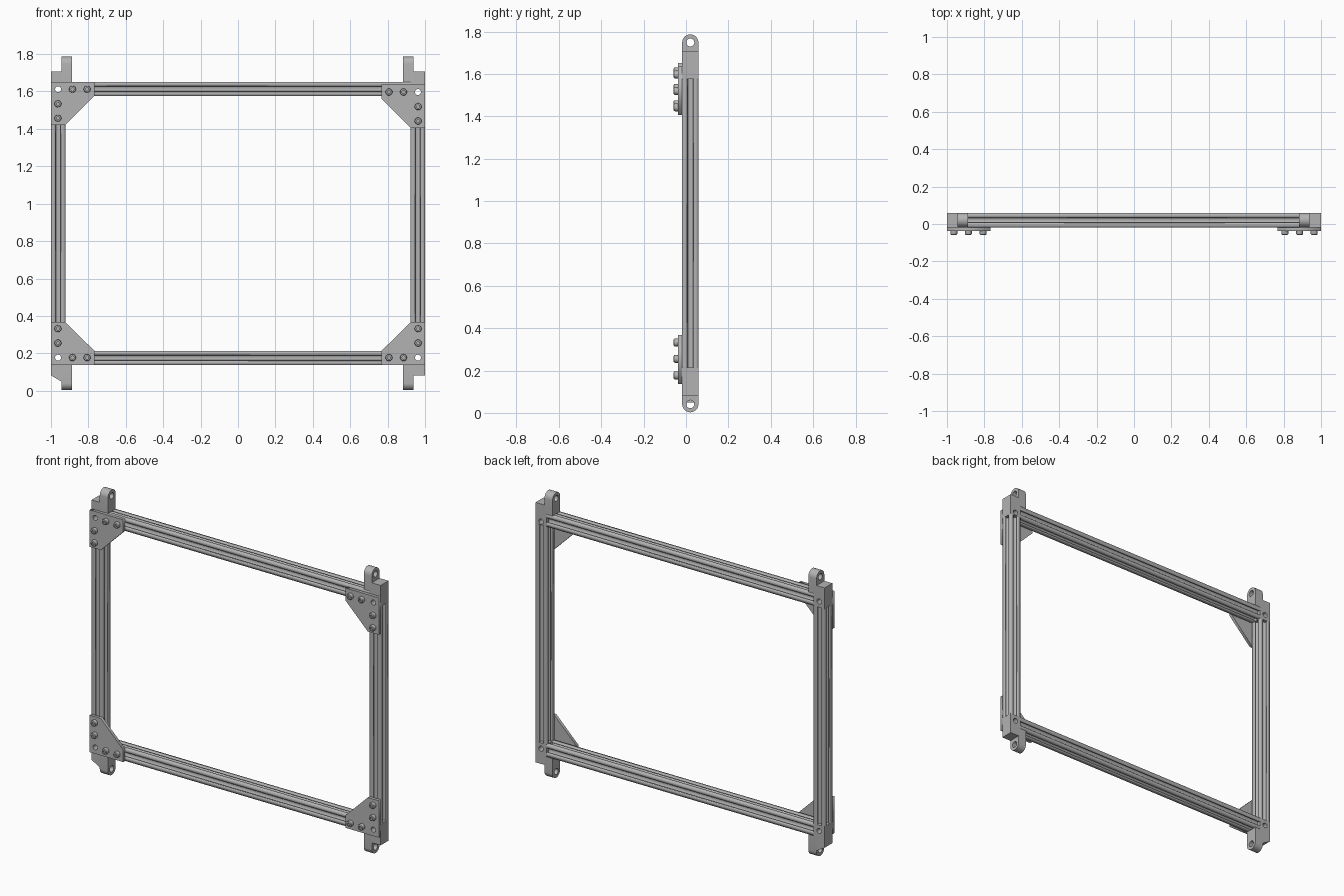
import bpy
import bmesh
from math import cos, sin, pi
from mathutils import Matrix, Vector

if "Cube" in bpy.data.objects:
    bpy.data.objects.remove(bpy.data.objects["Cube"])

metal = bpy.data.materials.new("grey_metal")
metal.use_nodes = True
metal.diffuse_color = (0.45, 0.45, 0.45, 1)
metal.node_tree.nodes["Principled BSDF"].inputs["Base Color"].default_value = (0.45, 0.45, 0.45, 1)

# Local profile axes for an extrusion along each world axis
X, Y, Z = Vector((1, 0, 0)), Vector((0, 1, 0)), Vector((0, 0, 1))
AXES = {"x": (Y, Z, X), "y": (X, Z, -Y), "z": (X, Y, Z)}
BACK, FACE, PLATE, HEAD = 0.0585, -0.018, -0.037, -0.0585
MID, HALF = (BACK + FACE) / 2, (BACK - FACE) / 2


def circle(u, v, r, n=20, start=0.0, arc=2 * pi):
    steps = n if arc >= 2 * pi else n - 1
    return [(u + r * cos(start + arc * i / steps), v + r * sin(start + arc * i / steps))
            for i in range(n)]


def extrude(name, outlines, axis, lo, hi):
    """Extrude an outline, with optional hole outlines, along a world axis."""
    curve = bpy.data.curves.new(name, "CURVE")
    curve.dimensions, curve.fill_mode = "2D", "BOTH"
    curve.extrude = (hi - lo) / 2
    for pts in outlines:
        spline = curve.splines.new("POLY")
        spline.points.add(len(pts) - 1)
        for p, (u, v) in zip(spline.points, pts):
            p.co = (u, v, 0, 1)
        spline.use_cyclic_u = True
    temp = bpy.data.objects.new("temp", curve)
    bpy.context.collection.objects.link(temp)
    deps = bpy.context.evaluated_depsgraph_get()
    mesh = bpy.data.meshes.new_from_object(temp.evaluated_get(deps))
    bpy.data.objects.remove(temp)
    a, b, c = AXES[axis]
    mat = Matrix((a, b, c)).transposed().to_4x4()
    mat.translation = (X if axis == "x" else Y if axis == "y" else Z) * (lo + hi) / 2
    bm = bmesh.new()
    bm.from_mesh(mesh)
    bm.transform(mat)
    bmesh.ops.remove_doubles(bm, verts=bm.verts, dist=1e-5)
    bmesh.ops.recalc_face_normals(bm, faces=bm.faces)
    return finish(name, bm, mesh)


def finish(name, bm, mesh):
    bm.to_mesh(mesh)
    bm.free()
    mesh.materials.clear()
    mesh.materials.append(metal)
    obj = bpy.data.objects.new(name, mesh)
    bpy.context.collection.objects.link(obj)
    return obj


def slot_profile(u, v):
    """Square rail section with an undercut slot on each side."""
    half_side = [(10, 4.6), (8.2, 3.1), (8.2, 5.5), (6.5, 5.5), (4, 3)]
    side = [(10, -10)] + [(p, -q) for p, q in half_side] + half_side[::-1]
    pts, s = [], HALF / 10
    for _ in range(4):
        pts += [(u + p * s, v + q * s) for p, q in side]
        side = [(-q, p) for p, q in side]
    return pts


def bolt(name, x, z):
    """Domed bolt head with a hexagonal socket, facing the front."""
    bm = bmesh.new()
    h = PLATE - HEAD
    bmesh.ops.create_cone(bm, cap_ends=True, segments=18, radius1=0.0185, radius2=0.0185,
                          depth=h, matrix=Matrix.Translation((0, 0, h / 2)))
    rim = [e for e in bm.edges if all(v.co.z > h * 0.9 for v in e.verts)]
    bmesh.ops.bevel(bm, geom=rim, offset=0.006, segments=2, affect="EDGES", profile=0.5)
    top = max(bm.faces, key=lambda f: f.calc_center_median().z)
    bmesh.ops.inset_region(bm, faces=[top], thickness=0.004)
    sunk = bmesh.ops.extrude_discrete_faces(bm, faces=[top])["faces"]
    bmesh.ops.translate(bm, verts=sunk[0].verts, vec=(0, 0, -0.01))
    a, b, c = AXES["y"]
    mat = Matrix((a, b, c)).transposed().to_4x4()
    mat.translation = (x, PLATE, z)
    bm.transform(mat)
    bmesh.ops.recalc_face_normals(bm, faces=bm.faces)
    finish(name, bm, bpy.data.meshes.new(name))


# Slotted rails
TOP, BOTTOM = 1.652, 0.137
INNER = 1 - 2 * HALF
for name, z in (("top_rail", TOP - HALF), ("bottom_rail", BOTTOM + HALF)):
    extrude(name, [slot_profile(MID, z)], "x", -INNER, INNER)
for name, side in (("left_rail", 1), ("right_rail", -1)):
    extrude(name, [slot_profile(side * (1 - HALF), MID)], "z", BOTTOM + 2 * HALF, TOP - 2 * HALF)

# Corners: block, hinge lug, gusset plate and bolts
for sx, xname in ((1, "left"), (-1, "right")):
    for sz, zname in ((1, "top"), (-1, "bottom")):
        tag = zname + "_" + xname
        edge = TOP if sz > 0 else BOTTOM
        drop = 0.015 if (sx, sz) == (1, 1) else 0.0

        def place(pts, shift=0.0):
            """Inward distances from the corner to front plane positions."""
            return [(sx * (1 - a), edge - sz * (b + shift)) for a, b in pts]

        lug_out, lug_in = (0.062, 0.117) if sx > 0 else (0.056, 0.113)
        chamfer = 0.033 if (sx, sz) == (-1, -1) else 0.0
        width = 2 * HALF
        hole = place(circle(0.038, 0.04, 0.016), drop)
        block = place([(0, width), (width, width), (width, 0), (lug_out, 0),
                       (lug_out, -0.055 - chamfer), (0, -0.055)])
        extrude(tag + "_corner_block", [block, hole], "y", FACE, BACK)

        # Rounded lug with a pin hole
        centre = edge + sz * 0.096
        arc = [(MID + p, centre + sz * q) for p, q in circle(0, 0, HALF, 17, 0, pi)]
        lug = [(BACK, edge)] + arc + [(FACE, edge)]
        lo, hi = sorted((sx * (1 - lug_out), sx * (1 - lug_in)))
        obj = extrude(tag + "_lug", [lug, circle(MID, centre, 0.019)], "x", lo, hi)

        # Gusset plate with its bolts
        plate = place([(0, 0), (0.232, 0), (0.232, width), (width, 0.231), (0, 0.231)], drop)
        extrude(tag + "_gusset", [plate, hole], "y", PLATE, FACE)
        spots = [(0.115, 0.04), (0.193, 0.04), (0.037, 0.118), (0.037, 0.195)]
        for i, (x, z) in enumerate(place(spots, drop)):
            bolt(f"{tag}_bolt_{i + 1}", x, z)

# Smooth the rounded surfaces while keeping edges crisp
bpy.ops.object.select_all(action="DESELECT")
for obj in bpy.context.collection.objects:
    if obj.type == "MESH" and ("_lug" in obj.name or "_bolt" in obj.name or "_block" in obj.name):
        obj.select_set(True)
        bpy.context.view_layer.objects.active = obj
bpy.ops.object.shade_smooth_by_angle(angle=0.6)
